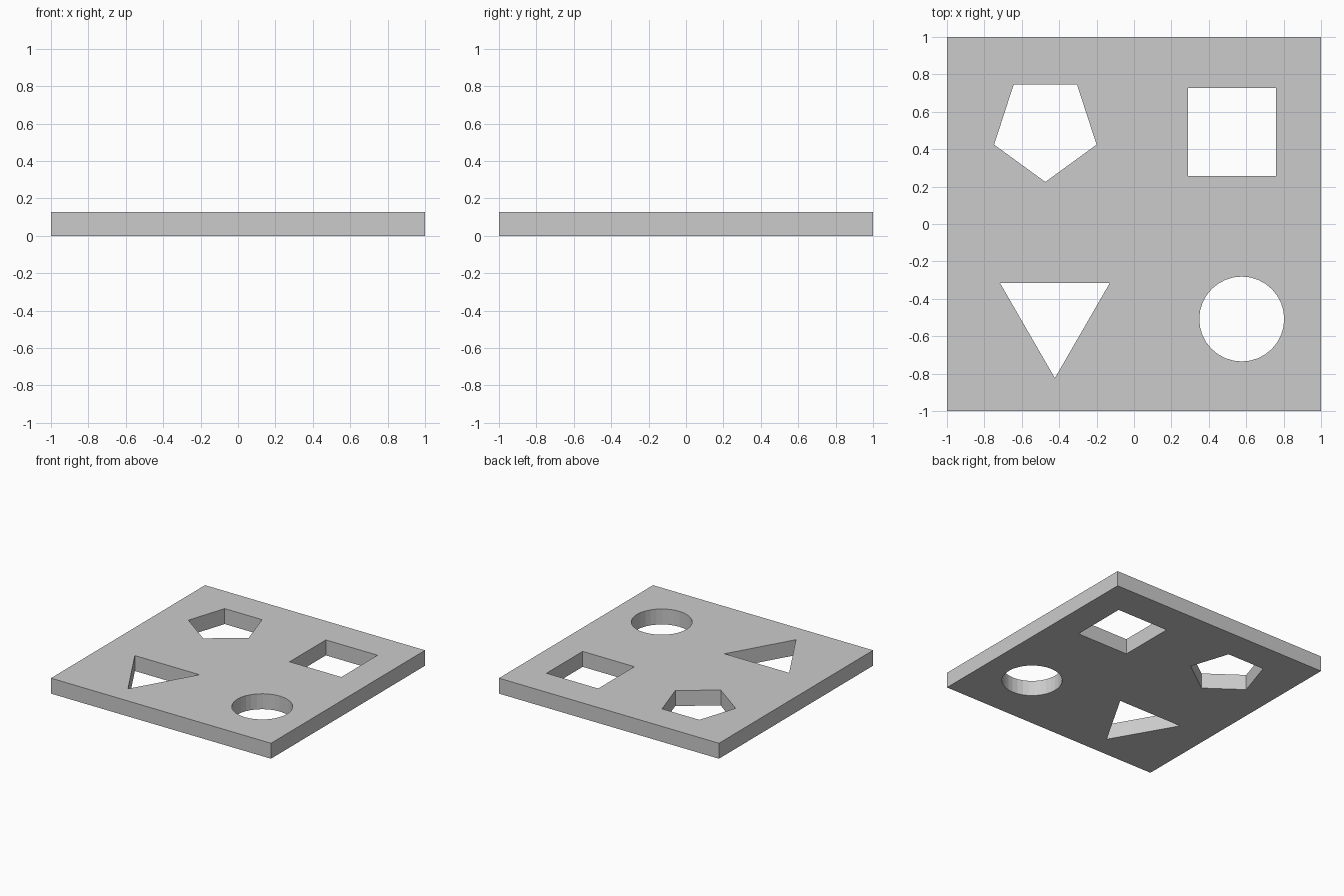
import bpy, bmesh, math

if "Cube" in bpy.data.objects:
    bpy.data.objects.remove(bpy.data.objects["Cube"])

THICK = 0.127


def prism(name, sides, radius, centre, z0, z1, start=-90):
    """Upright regular prism with its first corner at the start angle."""
    bm = bmesh.new()
    ring = []
    for i in range(sides):
        a = math.radians(start) + 2 * math.pi * i / sides
        ring.append(bm.verts.new((centre[0] + radius * math.cos(a),
                                  centre[1] + radius * math.sin(a), z0)))
    base = bm.faces.new(ring)
    top = bmesh.ops.extrude_face_region(bm, geom=[base])["geom"]
    bmesh.ops.translate(bm, vec=(0, 0, z1 - z0),
                        verts=[v for v in top if isinstance(v, bmesh.types.BMVert)])
    bmesh.ops.recalc_face_normals(bm, faces=bm.faces)
    mesh = bpy.data.meshes.new(name)
    bm.to_mesh(mesh)
    bm.free()
    obj = bpy.data.objects.new(name, mesh)
    bpy.context.collection.objects.link(obj)
    return obj


# Square board
board = prism("shape_board", 4, math.sqrt(2), (0, 0), 0, THICK, start=45)

# Through holes: name, sides, radius, centre, start angle
holes = [
    ("pentagon_hole", 5, 0.288, (-0.474, 0.513), -90),
    ("square_hole", 4, 0.235 * math.sqrt(2), (0.525, 0.491), 45),
    ("triangle_hole", 3, 0.339, (-0.423, -0.485), -90),
    ("round_hole", 32, 0.227, (0.576, -0.508), -90),
]
cutters = []
for name, sides, radius, centre, start in holes:
    cutter = prism(name, sides, radius, centre, -0.1, THICK + 0.1, start)
    cutter.hide_render = True
    cutters.append(cutter)
    mod = board.modifiers.new(name, 'BOOLEAN')
    mod.operation = 'DIFFERENCE'
    mod.solver = 'EXACT'
    mod.object = cutter

# Apply the cuts and clear the helpers
bpy.context.view_layer.objects.active = board
for mod in list(board.modifiers):
    bpy.ops.object.modifier_apply(modifier=mod.name)
for cutter in cutters:
    bpy.data.objects.remove(cutter)
